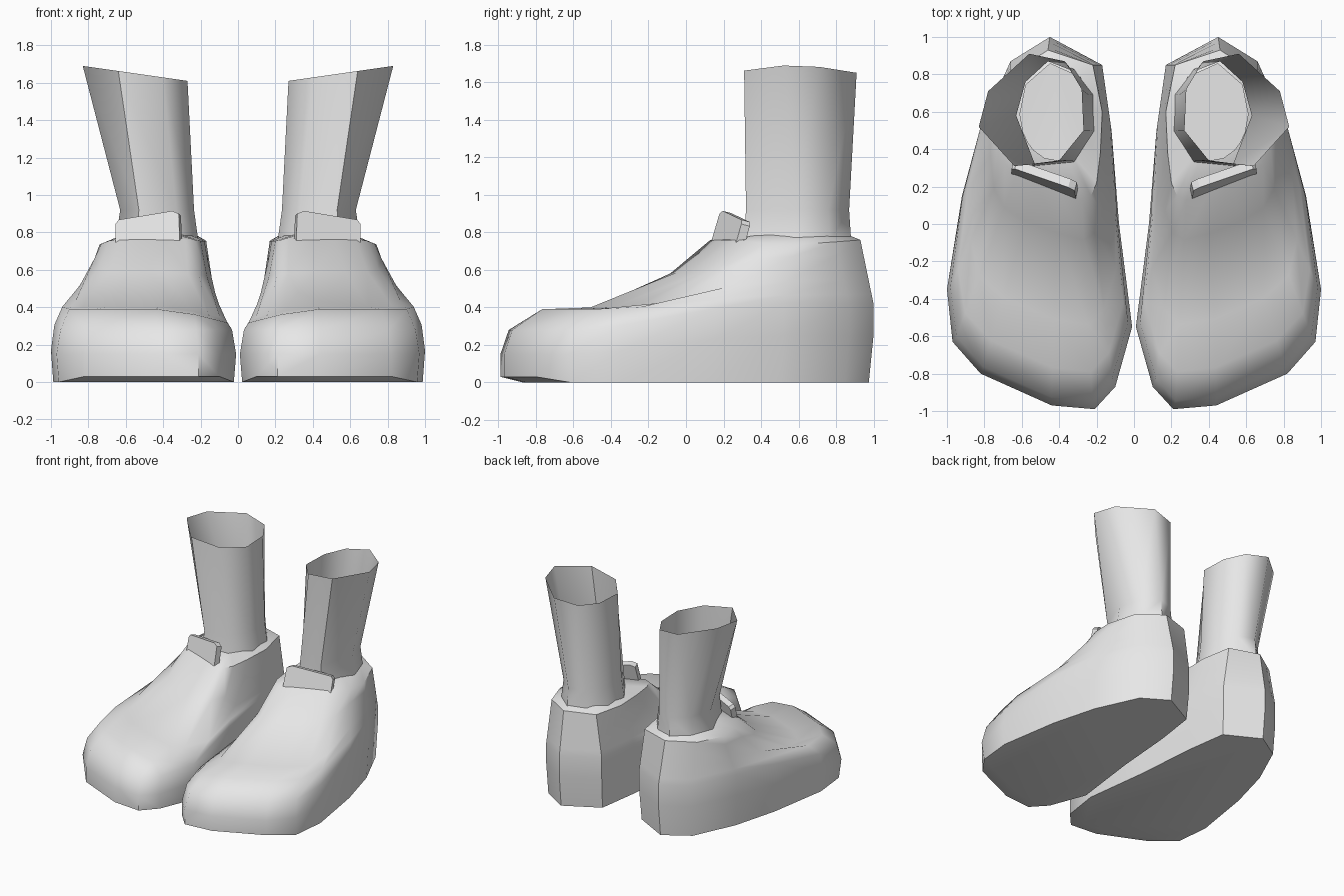
import bpy, math
from mathutils import Vector

if "Cube" in bpy.data.objects:
    bpy.data.objects.remove(bpy.data.objects["Cube"])

grey = bpy.data.materials.new("plain grey")
grey.diffuse_color = (0.8, 0.8, 0.8, 1)
grey.use_nodes = True
grey.node_tree.nodes["Principled BSDF"].inputs["Base Color"].default_value = grey.diffuse_color


def make(name, verts, faces, angle):
    """Mesh object, smooth with sharp edges, mirrored to make the pair."""
    me = bpy.data.meshes.new(name)
    me.from_pydata(verts, [], faces)
    me.materials.append(grey)
    me.polygons.foreach_set("use_smooth", [True] * len(me.polygons))
    me.set_sharp_from_angle(angle=math.radians(angle))
    ob = bpy.data.objects.new(name, me)
    bpy.context.collection.objects.link(ob)
    mod = ob.modifiers.new("pair", 'MIRROR')
    mod.use_mirror_merge = False
    return ob


def loft(rings):
    """Quads between stacked closed rings, counter-clockwise from above."""
    n = len(rings[0])
    verts = [p for r in rings for p in r]
    faces = [(k * n + i, k * n + (i + 1) % n, (k + 1) * n + (i + 1) % n, (k + 1) * n + i)
             for k in range(len(rings) - 1) for i in range(n)]
    return verts, faces


# --- shoe: widest outline, from toe along the outer side, heel, inner side
outline = [(0.21, -0.99), (0.44, -0.97), (0.82, -0.80), (0.97, -0.63), (1.0, -0.35),
           (0.92, 0.15), (0.82, 0.52), (0.66, 0.87), (0.45, 1.0), (0.17, 0.85),
           (0.12, 0.5), (0.08, 0.0), (0.01, -0.55), (0.10, -0.87)]
collar = [(0.28, 0.13, 0.76), (0.40, 0.17, 0.76), (0.52, 0.21, 0.76), (0.63, 0.26, 0.76),
          (0.69, 0.32, 0.755), (0.73, 0.42, 0.74), (0.74, 0.58, 0.735), (0.66, 0.80, 0.75),
          (0.46, 0.93, 0.76), (0.22, 0.85, 0.76), (0.17, 0.60, 0.755), (0.18, 0.38, 0.755),
          (0.20, 0.22, 0.755), (0.23, 0.15, 0.76)]
# fraction of the way in to the collar, and height fraction for the vamp
profile = [(0.0, 0.0), (0.145, 0.23), (0.38, 0.25), (0.8, 0.64)]


def frontness(y):
    return min(1.0, max(0.0, (0.3 - y) / 0.8))


def toward_middle(x, y, s):
    return 0.5 + (x - 0.5) * s, y * s


sole, side, upper = [], [], [[] for _ in profile]
for (x, y), c in zip(outline, collar):
    w = frontness(y)
    sx, sy = toward_middle(x, y, 0.975)
    if y < -0.75:
        sole.append((x, y, 0.03))
    else:
        sole.append((sx, sy, 0.0))
    side.append((x, y, 0.15 + 0.1 * (1 - w)))
    # shoulder point, then the run up to the collar
    px, py = toward_middle(x, y, 1 - 0.045 * w)
    pz = 0.28 + 0.14 * (1 - w)
    for ring, (t, f) in zip(upper, profile):
        h = w * f + (1 - w) * t
        z = pz + (c[2] - pz) * h
        if t > 0:
            z -= 0.08 * max(0.0, (0.35 - px) / 0.3) * w * (1 - t)
        ring.append((px + (c[0] - px) * t, py + (c[1] - py) * t, z))

# ledge from the collar in to the ankle
ledge = []
for x, y, z in collar:
    a = math.atan2((y - 0.6) / 0.35, (x - 0.42) / 0.28)
    ledge.append((0.42 + 0.19 * math.cos(a), 0.6 + 0.26 * math.sin(a), 0.79))

verts, faces = loft([sole, side] + upper + [collar, ledge])
# flat underside, with the raised toe edge sloping down to it
n = len(sole)
base = len(verts)
verts += [toward_middle(x, y, 0.88 if z > 0 else 1.0) + (0.0,) for x, y, z in sole]
faces += [(base + i, base + (i + 1) % n, (i + 1) % n, i) for i in range(n)
          if sole[i][2] > 0 and sole[(i + 1) % n][2] > 0]
under = []
for i in range(n):
    under.append(base + i if sole[i][2] > 0 else i)
for i in range(n):
    j = (i + 1) % n
    if sole[i][2] > 0 and sole[j][2] == 0:
        faces.append((base + i, j, i))
    elif sole[i][2] == 0 and sole[j][2] > 0:
        faces.append((i, base + j, j))
faces.append(tuple(reversed(under)))
# drop the unused copies of the outline
used = sorted({i for f in faces for i in f})
index = {v: k for k, v in enumerate(used)}
make("shoe", [verts[i] for i in used], [[index[i] for i in f] for f in faces], 50)

# --- sock: open tube flaring outward to the top
top = [(0.83, 0.52), (0.78, 0.71), (0.56, 0.91), (0.37, 0.87),
       (0.28, 0.72), (0.27, 0.50), (0.40, 0.34), (0.64, 0.31)]
ankle = [(0.63, 0.58), (0.58, 0.76), (0.46, 0.87), (0.33, 0.82),
         (0.24, 0.69), (0.235, 0.50), (0.33, 0.34), (0.53, 0.32)]
cuff = [(0.425 + (x - 0.425) * 1.12, 0.6 + (y - 0.6) * 1.04, 0.755) for x, y in ankle]
verts, faces = loft([cuff, [(x, y, 0.92) for x, y in ankle],
                     [(x, y, 1.61 + 0.143 * (x - 0.27)) for x, y in top]])
make("sock", verts, faces, 60)

# --- tongue: leaning slab with clipped top corners, set across the instep
shape = [(0.0, -0.04), (1.0, -0.04), (1.0, 0.09), (0.95, 0.113), (0.12, 0.16), (0.02, 0.145)]
start, across = Vector((0.31, 0.135, 0.755)), Vector((0.345, 0.135, 0))
lean, depth = Vector((0, 0.28, 1.0)), Vector((-0.012, 0.045, -0.012))
front = [start + across * u + lean * v for u, v in shape]
back = [p + depth for p in front]
m = len(shape)
faces = [tuple(range(m)), tuple(reversed(range(m, 2 * m)))]
faces += [((i + 1) % m, i, m + i, m + (i + 1) % m) for i in range(m)]
make("tongue", front + back, faces, 30)
